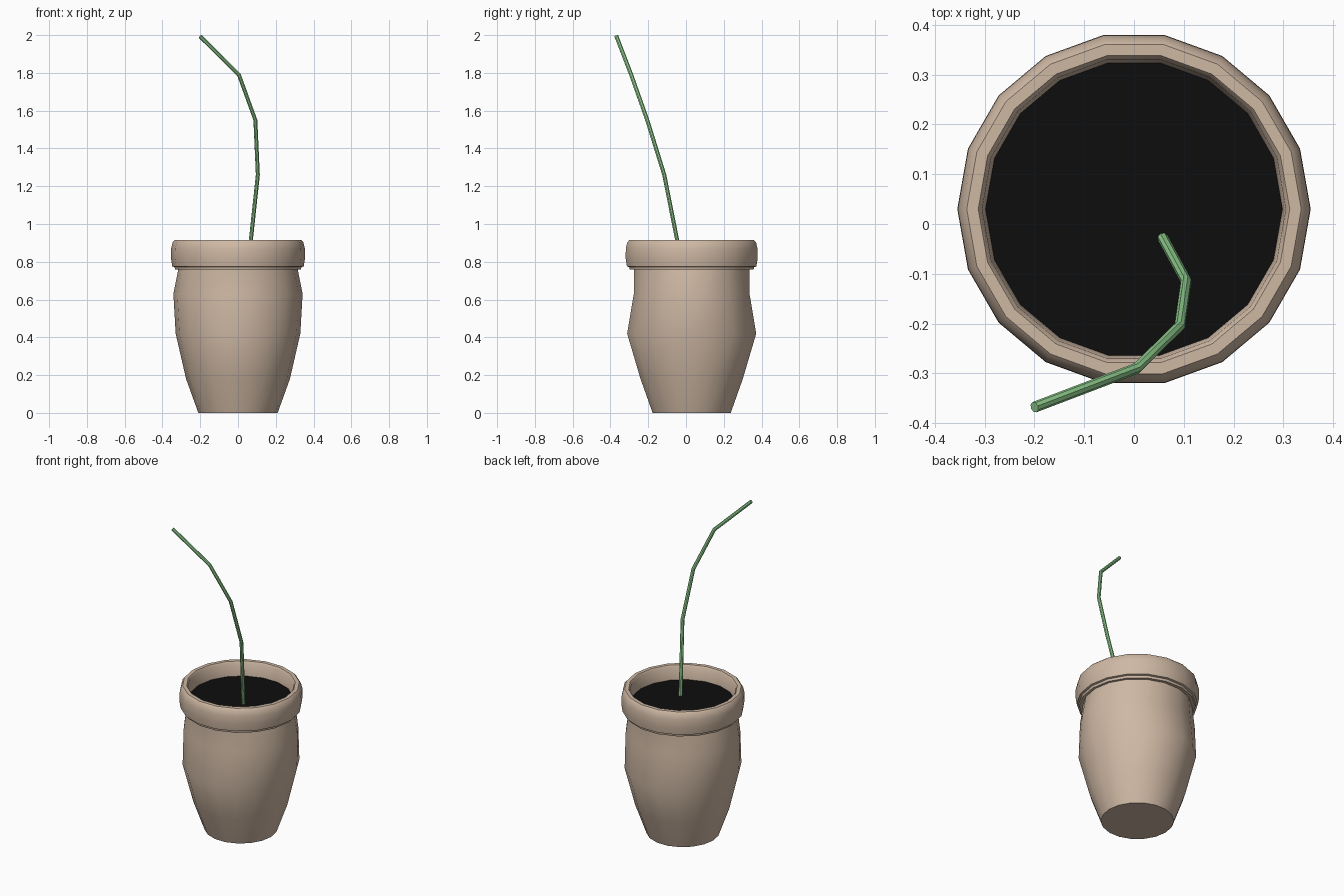
import bpy, bmesh
from math import cos, sin, pi

if "Cube" in bpy.data.objects:
    bpy.data.objects.remove(bpy.data.objects["Cube"])

SIDES = 18
CY = 0.03  # pot axis sits slightly behind the origin


def material(name, color):
    m = bpy.data.materials.new(name)
    m.diffuse_color = (*color, 1)
    m.use_nodes = True
    m.node_tree.nodes["Principled BSDF"].inputs["Base Color"].default_value = m.diffuse_color
    return m


def finish(obj, mat, angle=0.7):
    obj.data.materials.append(mat)
    bpy.ops.object.select_all(action='DESELECT')
    obj.select_set(True)
    bpy.context.view_layer.objects.active = obj
    bpy.ops.object.shade_smooth_by_angle(angle=angle)


def lathe(name, rings, mat, closed=False, cap_start=False):
    """Rings are (x radius, y radius, z)."""
    bm = bmesh.new()
    loops = [[bm.verts.new((rx * cos(2 * pi * i / SIDES), CY + ry * sin(2 * pi * i / SIDES), z))
              for i in range(SIDES)] for rx, ry, z in rings]
    pairs = list(zip(loops, loops[1:]))
    if closed:
        pairs.append((loops[-1], loops[0]))
    for a, b in pairs:
        for i in range(SIDES):
            j = (i + 1) % SIDES
            bm.faces.new((a[i], a[j], b[j], b[i]))
    if cap_start:
        bm.faces.new(loops[0][::-1])
    me = bpy.data.meshes.new(name)
    bm.to_mesh(me)
    bm.free()
    obj = bpy.data.objects.new(name, me)
    bpy.context.collection.objects.link(obj)
    finish(obj, mat)
    return obj


clay = material("clay", (0.62, 0.48, 0.37))
earth = material("earth", (0.004, 0.004, 0.004))
green = material("green", (0.30, 0.66, 0.29))

# Pot body, its upper bulge squeezed front to back
lathe("pot_body", [(0.21, 0.21, 0), (0.275, 0.275, 0.18), (0.33, 0.347, 0.42),
                   (0.342, 0.311, 0.63), (0.315, 0.311, 0.765)], clay, cap_start=True)

# Thick rolled rim with its inner wall
rim = [(0.31, 0.76), (0.333, 0.758), (0.336, 0.772), (0.348, 0.775), (0.355, 0.82),
       (0.354, 0.87), (0.346, 0.903), (0.336, 0.914), (0.313, 0.914), (0.305, 0.903), (0.298, 0.82)]
lathe("pot_rim", [(r, r, z) for r, z in rim], clay)

# Soil disc
lathe("soil", [(0.299, 0.299, 0.825)], earth, cap_start=True).data.flip_normals()

# Bent stem
path = [(0.058, -0.028, 0.82), (0.105, -0.115, 1.26), (0.092, -0.205, 1.55),
        (0.005, -0.29, 1.79), (-0.2, -0.368, 1.993)]
curve = bpy.data.curves.new("stem", 'CURVE')
curve.dimensions = '3D'
curve.bevel_depth = 0.011
curve.bevel_resolution = 2
curve.use_fill_caps = True
spline = curve.splines.new('POLY')
spline.points.add(len(path) - 1)
for p, co in zip(spline.points, path):
    p.co = (*co, 1)
stem = bpy.data.objects.new("stem", curve)
bpy.context.collection.objects.link(stem)
bpy.context.view_layer.objects.active = stem
stem.select_set(True)
bpy.ops.object.select_all(action='DESELECT')
stem.select_set(True)
bpy.ops.object.convert(target='MESH')
finish(bpy.context.view_layer.objects.active, green)
